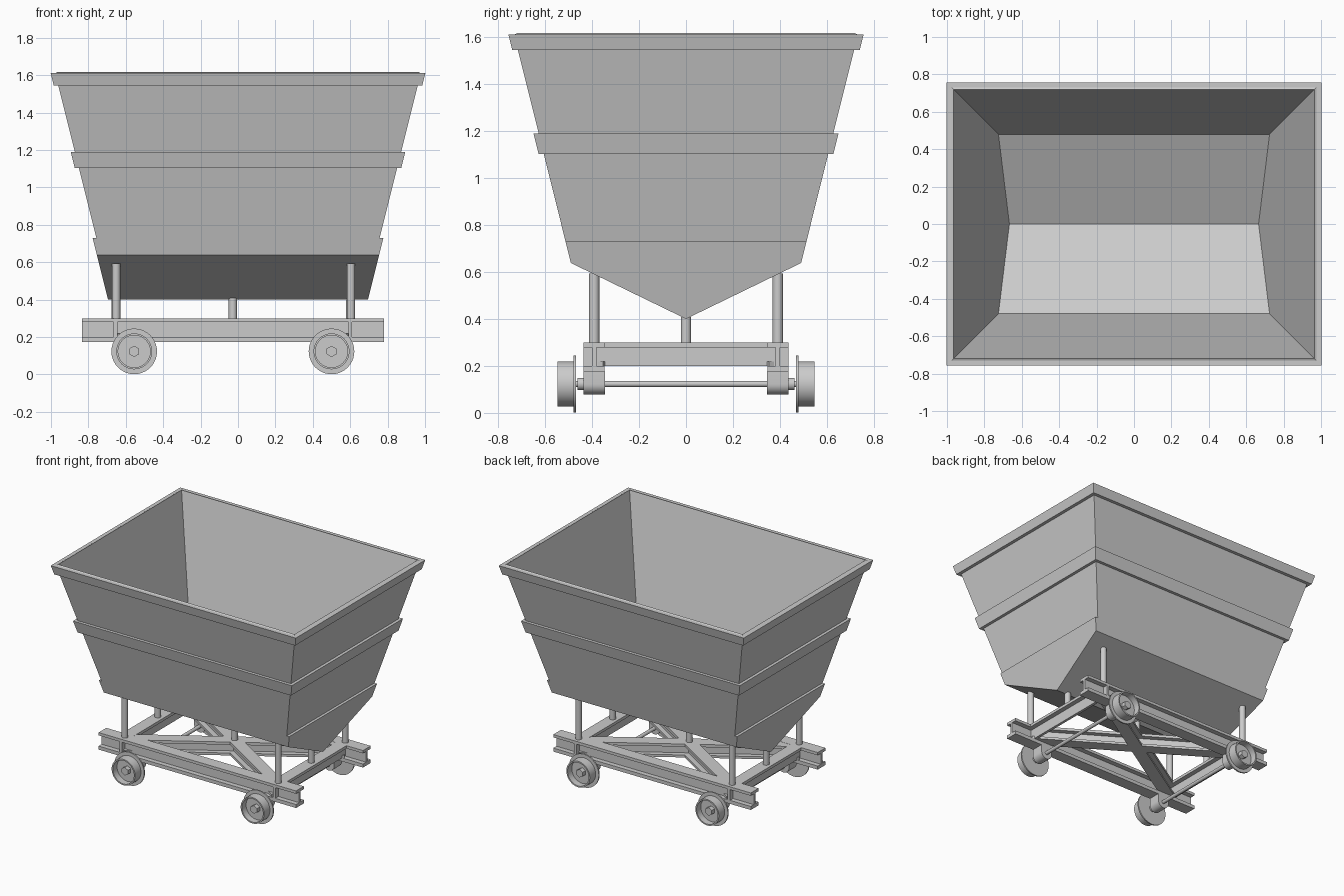
import bpy, bmesh, math
from mathutils import Vector, Matrix

if "Cube" in bpy.data.objects:
    bpy.data.objects.remove(bpy.data.objects["Cube"])


def finish(name, bm, smooth=False):
    bmesh.ops.remove_doubles(bm, verts=bm.verts, dist=1e-5)
    bmesh.ops.recalc_face_normals(bm, faces=bm.faces)
    me = bpy.data.meshes.new(name)
    bm.to_mesh(me)
    bm.free()
    ob = bpy.data.objects.new(name, me)
    bpy.context.collection.objects.link(ob)
    if smooth:
        bpy.ops.object.select_all(action='DESELECT')
        bpy.context.view_layer.objects.active = ob
        ob.select_set(True)
        bpy.ops.object.shade_smooth_by_angle(angle=math.radians(35))
    return ob


def prism(name, pts, move, smooth=False):
    """Extrude a closed 3D outline along a vector."""
    bm = bmesh.new()
    f = bm.faces.new([bm.verts.new(p) for p in pts])
    r = bmesh.ops.extrude_face_region(bm, geom=[f], use_keep_orig=True)
    bmesh.ops.translate(bm, vec=move,
                        verts=[v for v in r['geom'] if isinstance(v, bmesh.types.BMVert)])
    return finish(name, bm, smooth)


def beam(name, p, q, profile):
    """Sweep a (sideways, z) profile from p to q in plan."""
    p, q = Vector((*p, 0)), Vector((*q, 0))
    side = Vector((0, 0, 1)).cross((q - p).normalized())
    return prism(name, [p + side * u + Vector((0, 0, z)) for u, z in profile], q - p)


def rod(name, a, b, r, n=24):
    a, b = Vector(a), Vector(b)
    bm = bmesh.new()
    rot = (b - a).to_track_quat('Z', 'Y').to_matrix().to_4x4()
    bmesh.ops.create_cone(bm, cap_ends=True, segments=n, radius1=r, radius2=r,
                          depth=(b - a).length, matrix=Matrix.Translation((a + b) / 2) @ rot)
    return finish(name, bm, n > 8)


def i_profile(z0, t0, z1, t1, w=0.045, web=0.009):
    half = [(w, z0), (w, z0 + t0), (web, z0 + t0), (web, z1 - t1), (w, z1 - t1), (w, z1)]
    return half + [(-u, z) for u, z in reversed(half)]


# Hopper slopes: half length and half width at a given height
def hx(z):
    return 0.675 + 0.25 * (z - 0.4)


def hy(z):
    return 0.49 + 0.2486 * (z - 0.638)


def rect(z, o=0.0):
    x, y = hx(z) + o, hy(z) + o
    return [(-x, -y, z), (x, -y, z), (x, y, z), (-x, y, z)]


# Hopper shell with a V bottom
bm = bmesh.new()
top = [bm.verts.new(p) for p in rect(1.61)]
low = [bm.verts.new(p) for p in rect(0.638)]
ra, rb = bm.verts.new((-hx(0.4), 0, 0.4)), bm.verts.new((hx(0.4), 0, 0.4))
bm.faces.new((low[0], low[1], top[1], top[0]))
bm.faces.new((low[2], low[3], top[3], top[2]))
bm.faces.new((low[0], ra, rb, low[1]))
bm.faces.new((low[2], rb, ra, low[3]))
bm.faces.new((low[1], rb, low[2], top[2], top[1]))
bm.faces.new((low[3], ra, low[0], top[0], top[3]))
hopper = finish("hopper", bm)
sol = hopper.modifiers.new("walls", 'SOLIDIFY')
sol.thickness, sol.offset, sol.use_even_offset = 0.013, -1, True


# Rim and middle band around the hopper
def band(name, z0, z1, out, inn=-0.002):
    bm = bmesh.new()
    loops = [[bm.verts.new(p) for p in rect(z, o)]
             for z, o in ((z0, inn), (z0, out), (z1, out), (z1, inn))]
    for a, b in zip(loops, loops[1:] + loops[:1]):
        for i in range(4):
            j = (i + 1) % 4
            bm.faces.new((a[i], a[j], b[j], b[i]))
    return finish(name, bm)


band("hopper_rim", 1.545, 1.611, 0.024)
band("middle_band", 1.103, 1.19, 0.022)

# Lower end plates
for s, side in ((-1, "left"), (1, "right")):
    outline = [(-hy(0.73), 0.73), (-hy(0.638), 0.638), (0, 0.4),
               (hy(0.638), 0.638), (hy(0.73), 0.73)]
    prism(f"end_plate_{side}", [(s * hx(z), y, z) for y, z in outline], (s * 0.02, 0, 0))

# Chassis: long I-beams, cross beams and diagonal braces
XL, XC, XR, YB = -0.655, -0.0275, 0.6, 0.391
full = i_profile(0.174, 0.026, 0.3, 0.021)
for s, n in ((-1, "front"), (1, "back")):
    beam(f"long_beam_{n}", (-0.835, s * YB), (0.78, s * YB), full)
tee = [(-0.01, 0.2), (0.01, 0.2), (0.01, 0.279), (0.045, 0.279),
       (0.045, 0.3), (-0.045, 0.3), (-0.045, 0.279), (-0.01, 0.279)]
for x, n in ((XL, "left"), (XR, "right")):
    beam(f"cross_beam_{n}", (x, -0.436), (x, 0.436), tee)
small = i_profile(0.2, 0.018, 0.299, 0.02)
for s, n in ((-1, "a"), (1, "b")):
    beam(f"diagonal_brace_{n}", (XL, -s * YB), (XR, s * YB), small)

# Support posts
for x in (XL, XR):
    for y in (-YB, YB):
        rod("corner_post", (x + 0.004, y, 0.295), (x + 0.004, y, 0.594), 0.022)
for x in (XL, XC, XR):
    rod("centre_post", (x, 0, 0.295), (x, 0, 0.409), 0.022)


# Flanged wheel, lathed around its axle
def wheel(x, s):
    prof = [(0, .468), (.122, .468), (.122, .478), (.096, .478), (.096, .546),
            (.086, .546), (.086, .497), (0, .497)]
    bm = bmesh.new()
    vs = [bm.verts.new((x + r, s * y, ZW)) for r, y in prof]
    es = [bm.edges.new(e) for e in zip(vs, vs[1:])]
    bmesh.ops.spin(bm, geom=vs + es, cent=(x, 0, ZW), axis=(0, 1, 0),
                   angle=2 * math.pi, steps=40, use_merge=True)
    finish("wheel", bm, True)


# Running gear: axles, bearing blocks, wheels and hubs
ZW = 0.123
for x in (-0.555, 0.5):
    rod("axle", (x, -0.49, ZW), (x, 0.49, ZW), 0.013)
    for s in (-1, 1):
        arc = [(x + 0.045 * math.cos(a), s * 0.345, ZW + 0.045 * math.sin(a))
               for a in (math.pi * (1 + i / 16) for i in range(17))]
        block = arc + [(x + 0.045, s * 0.345, 0.176), (x - 0.045, s * 0.345, 0.176)]
        prism("bearing_block", block, (0, s * 0.092, 0), True)
        rod("axle_collar", (x, s * 0.436, ZW), (x, s * 0.462, ZW), 0.026)
        wheel(x, s)
        rod("hub_nut", (x, s * 0.49, ZW), (x, s * 0.53, ZW), 0.03, 6)
